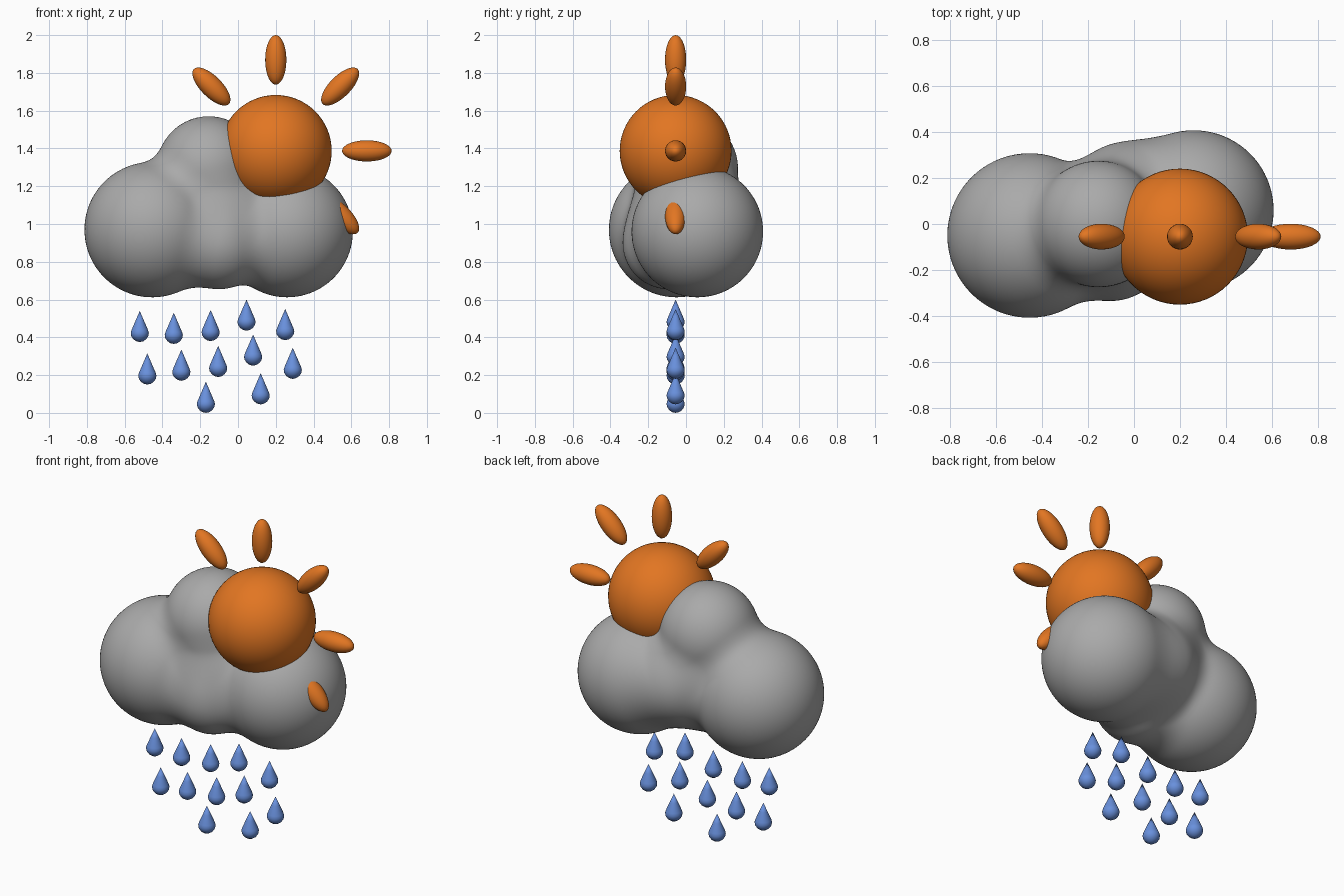
import bpy, bmesh, math
from mathutils import Vector, Matrix

if "Cube" in bpy.data.objects:
    bpy.data.objects.remove(bpy.data.objects["Cube"])


def material(name, rgb):
    m = bpy.data.materials.new(name)
    m.diffuse_color = (*rgb, 1)
    m.use_nodes = True
    m.node_tree.nodes["Principled BSDF"].inputs["Base Color"].default_value = m.diffuse_color
    return m


GREY = material("cloud grey", (0.40, 0.40, 0.40))
ORANGE = material("sun orange", (0.76, 0.18, 0.016))
BLUE = material("rain blue", (0.14, 0.28, 0.72))
Y = -0.055  # plane of the sun, its rays and the rain


def finish(bm, name, mat):
    bmesh.ops.recalc_face_normals(bm, faces=bm.faces)
    for f in bm.faces:
        f.smooth = True
    me = bpy.data.meshes.new(name)
    bm.to_mesh(me)
    bm.free()
    me.materials.append(mat)
    ob = bpy.data.objects.new(name, me)
    bpy.context.collection.objects.link(ob)
    return ob


# Cloud: sphere lobes melted together, an icosphere shrunk onto the blend
LOBES = [((-0.455, -0.05, 0.97), 0.358),   # left
         ((0.26, 0.06, 0.96), 0.348),      # right
         ((-0.155, 0.0, 1.295), 0.275),    # top
         ((-0.10, -0.09, 0.90), 0.245),    # lower front
         ((-0.02, 0.11, 1.00), 0.25),      # back
         ((-0.10, 0.0, 1.05), 0.27)]       # core
LOBES = [(Vector(c), r) for c, r in LOBES]
BLEND = 0.10


def distance(p):
    d = 9.0
    for c, r in LOBES:
        e = (p - c).length - r
        h = max(BLEND - abs(d - e), 0) / BLEND
        d = min(d, e) - h * h * BLEND / 4
    return d


bm = bmesh.new()
bmesh.ops.create_icosphere(bm, subdivisions=6, radius=1)
centre = Vector((-0.10, 0.0, 1.0))
for v in bm.verts:
    direction = v.co.normalized()
    t = 1.1
    for _ in range(40):
        d = distance(centre + direction * t)
        t -= d
        if d < 0.0005:
            break
    v.co = centre + direction * t
finish(bm, "cloud", GREY)

# Sun ball
SUN = Vector((0.20, Y, 1.387))
bm = bmesh.new()
bmesh.ops.create_uvsphere(bm, u_segments=64, v_segments=32, radius=0.296,
                          matrix=Matrix.Translation(SUN))
finish(bm, "sun", ORANGE)

# Sun rays: stretched balls around the sun
for i, angle in enumerate((-45, 0, 45, 90, 135)):
    bm = bmesh.new()
    place = (Matrix.Translation(SUN) @ Matrix.Rotation(-math.radians(angle), 4, 'Y')
             @ Matrix.Translation((0.482, 0, 0)) @ Matrix.Diagonal((0.131, 0.056, 0.056, 1)))
    bmesh.ops.create_uvsphere(bm, u_segments=32, v_segments=20, radius=1, matrix=place)
    finish(bm, f"sun_ray_{i + 1}", ORANGE)

# Raindrops: pointed tip, rounded bottom (radius, height)
PROFILE = [(0, 0), (0.018, 0.004), (0.034, 0.015), (0.045, 0.031), (0.048, 0.048),
           (0.044, 0.063), (0.022, 0.114), (0, 0.165)]
DROPS = [(-0.52, 0.375), (-0.34, 0.365), (-0.145, 0.38), (0.045, 0.435), (0.25, 0.385),
         (-0.48, 0.15), (-0.30, 0.17), (-0.105, 0.19), (0.08, 0.25), (0.29, 0.18),
         (-0.17, 0.0), (0.12, 0.045)]
for i, (x, z) in enumerate(DROPS):
    bm = bmesh.new()
    vs = [bm.verts.new((r, 0, h)) for r, h in PROFILE]
    es = [bm.edges.new(p) for p in zip(vs, vs[1:])]
    bmesh.ops.spin(bm, geom=vs + es, cent=(0, 0, 0), axis=(0, 0, 1),
                   angle=math.tau, steps=24, use_duplicate=False)
    bmesh.ops.remove_doubles(bm, verts=bm.verts, dist=0.0001)
    bmesh.ops.translate(bm, verts=bm.verts, vec=(x, Y, z))
    finish(bm, f"raindrop_{i + 1}", BLUE)
